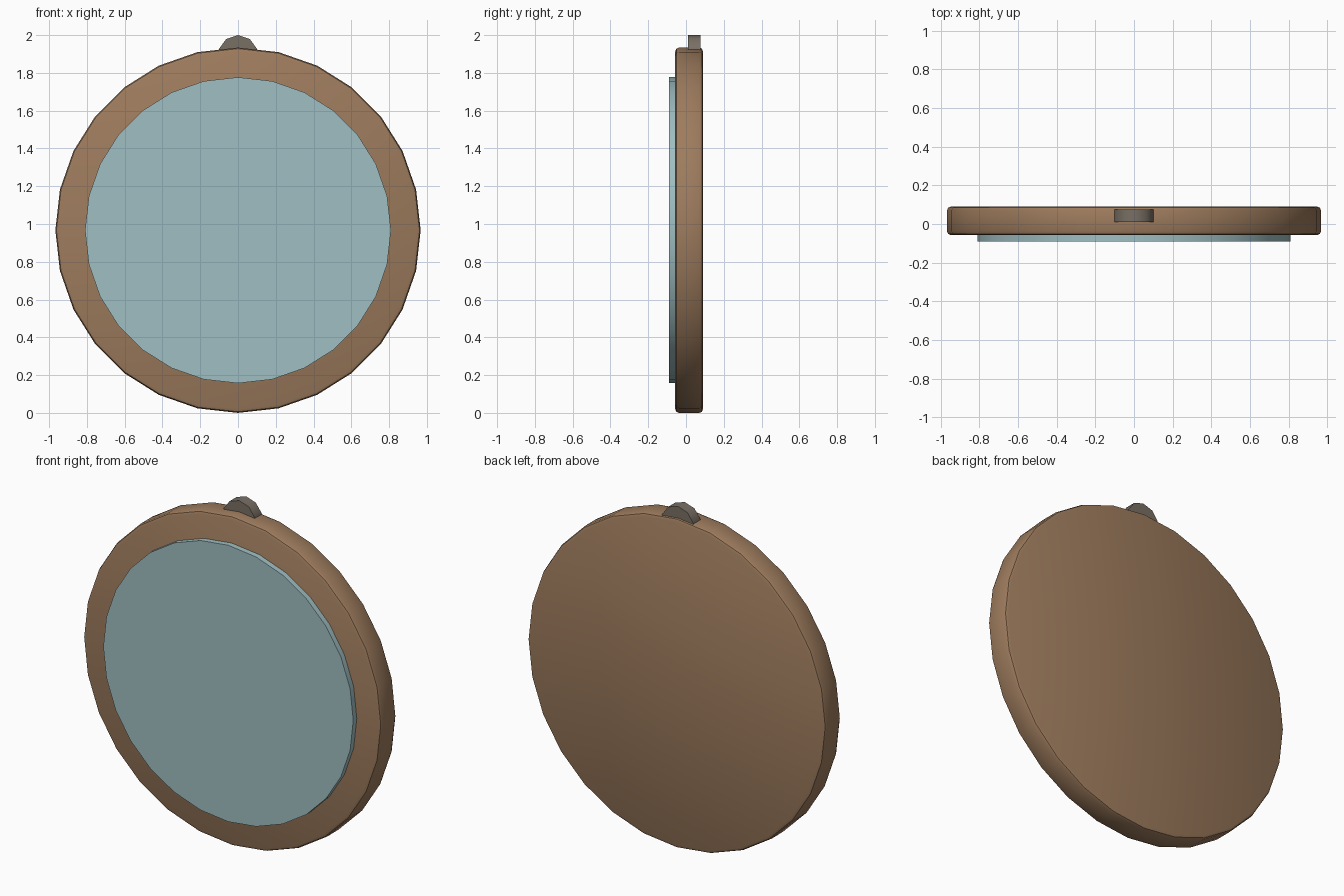
import bpy, bmesh, math

if "Cube" in bpy.data.objects:
    bpy.data.objects.remove(bpy.data.objects["Cube"])


def material(name, rgb):
    m = bpy.data.materials.new(name)
    m.diffuse_color = (*rgb, 1)
    m.use_nodes = True
    m.node_tree.nodes["Principled BSDF"].inputs["Base Color"].default_value = m.diffuse_color
    return m


def disc(name, radius, sides, y0, y1, z, mat, bevel=0.0):
    """Flat disc facing -y with one vertex at the top."""
    bm = bmesh.new()
    ring = []
    for i in range(sides):
        a = math.pi / 2 + 2 * math.pi * i / sides
        ring.append(bm.verts.new((radius * math.cos(a), y0, z + radius * math.sin(a))))
    face = bm.faces.new(ring)
    ext = bmesh.ops.extrude_face_region(bm, geom=[face], use_keep_orig=True)
    for v in ext["geom"]:
        if isinstance(v, bmesh.types.BMVert):
            v.co.y = y1
    bmesh.ops.recalc_face_normals(bm, faces=bm.faces)
    if bevel:
        rims = [e for e in bm.edges
                if abs(e.verts[0].co.y - e.verts[1].co.y) < 1e-5]
        bmesh.ops.bevel(bm, geom=rims, offset=bevel, segments=2,
                        profile=0.5, affect='EDGES')
    me = bpy.data.meshes.new(name)
    bm.to_mesh(me)
    bm.free()
    me.materials.append(mat)
    ob = bpy.data.objects.new(name, me)
    bpy.context.collection.objects.link(ob)
    bpy.ops.object.select_all(action='DESELECT')
    ob.select_set(True)
    bpy.context.view_layer.objects.active = ob
    bpy.ops.object.shade_smooth_by_angle(angle=math.radians(40))
    return ob


wood = material("brown wood", (0.34, 0.2, 0.11))
glass = material("pale blue glass", (0.35, 0.52, 0.54))
metal = material("grey brown metal", (0.19, 0.16, 0.13))

# round wooden backing, raised glass, hanging lug at the top
disc("frame", 0.967, 28, -0.057, 0.09, 0.967, wood, 0.02)
disc("mirror_glass", 0.81, 28, -0.09, -0.05, 0.967, glass)
disc("hanging_lug", 0.106, 10, 0.011, 0.076, 1.894, metal)
